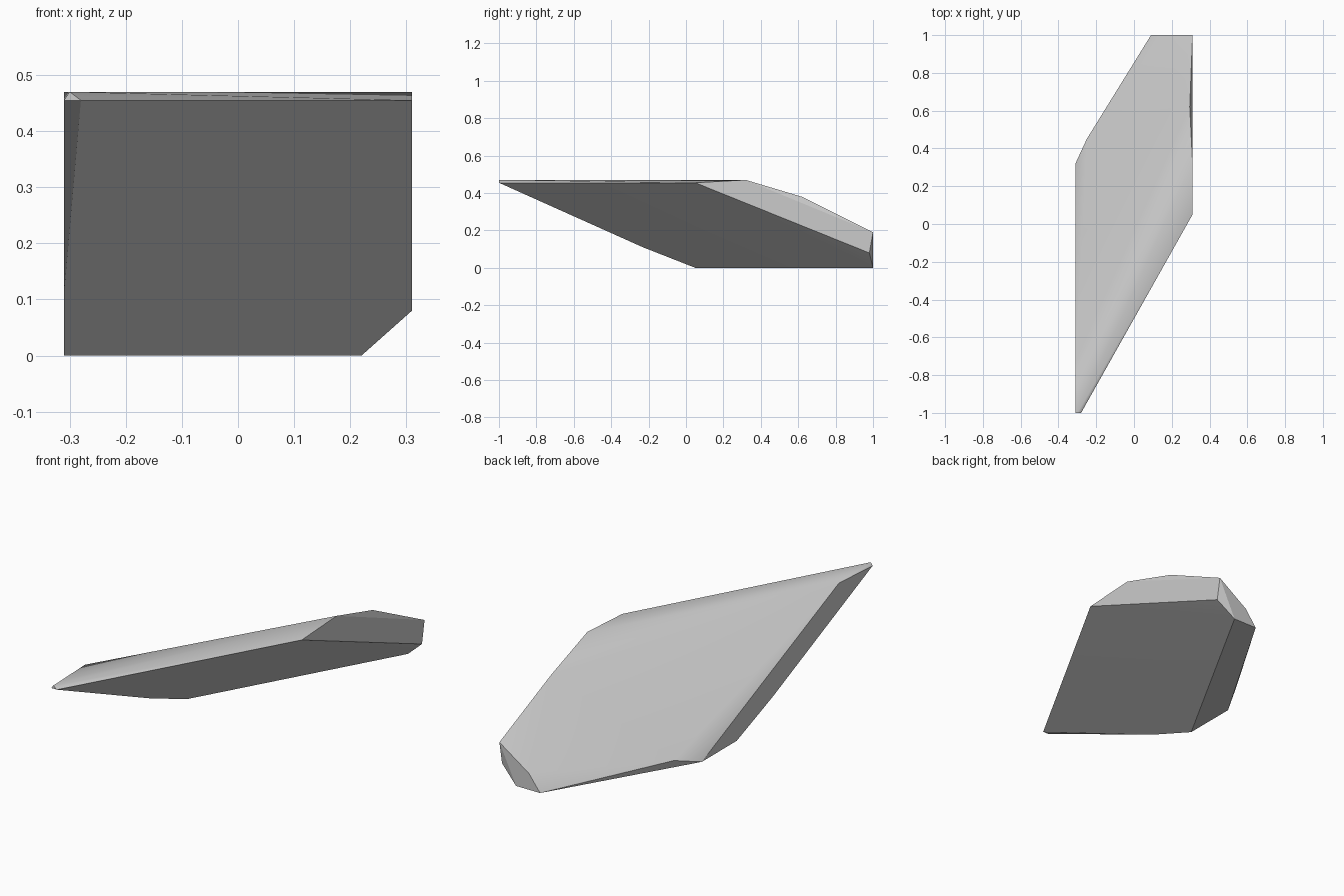
import bpy
import bmesh
from math import radians

cube = bpy.data.objects.get("Cube")
if cube:
    bpy.data.objects.remove(cube, do_unlink=True)

# Single stone colour
grey = bpy.data.materials.new("stone_grey")
grey.use_nodes = True
tone = (0.6, 0.6, 0.6, 1)
grey.diffuse_color = tone
grey.node_tree.nodes["Principled BSDF"].inputs["Base Color"].default_value = tone

half = 0.31    # half width
top = 0.47     # height of the upper ridge
lip = 0.455    # height of the thin front lip

# Corners of each side of the slanted slab, as (y, z)
left_side = [(0.05, lip), (0.32, top), (1, 0.19), (0.98, 0.08)]
right_side = [(-1, lip), (-0.74, top), (0.32, 0), (0.05, 0), (-0.23, 0.11)]
corners = [(half, y, z) for y, z in left_side]
corners += [(-half, y, z) for y, z in right_side]
# Pointed front tip
corners += [(-0.28, -1, lip), (-0.30, -1, top)]
# Chipped back end
corners += [(0.22, 1, 0), (0.09, 1, 0), (0.15, 1, 0.08)]
# Slight bulges at the rim of the broad upper face
corners += [(0.295, 0.62, 0.38), (-0.25, 0.45, 0.04)]

# Wrap the corners into one faceted shard
bm = bmesh.new()
for co in corners:
    bm.verts.new(co)
bmesh.ops.convex_hull(bm, input=bm.verts[:])
bmesh.ops.dissolve_limit(bm, angle_limit=radians(1.5),
                         verts=bm.verts[:], edges=bm.edges[:])
bmesh.ops.recalc_face_normals(bm, faces=bm.faces[:])
bm.normal_update()

# Hard edges everywhere except the soft upper ridge
for face in bm.faces:
    face.smooth = True
for edge in bm.edges:
    soft_ridge = all(f.normal.z > 0.5 for f in edge.link_faces)
    edge.smooth = soft_ridge or edge.calc_face_angle(0) < radians(20)

mesh = bpy.data.meshes.new("stone_shard")
bm.to_mesh(mesh)
bm.free()
mesh.materials.append(grey)
shard = bpy.data.objects.new("stone_shard", mesh)
bpy.context.collection.objects.link(shard)

# Keep the broad faces flat, with shading that turns near the ridge
weighted = shard.modifiers.new("weighted_normals", 'WEIGHTED_NORMAL')
weighted.keep_sharp = True
